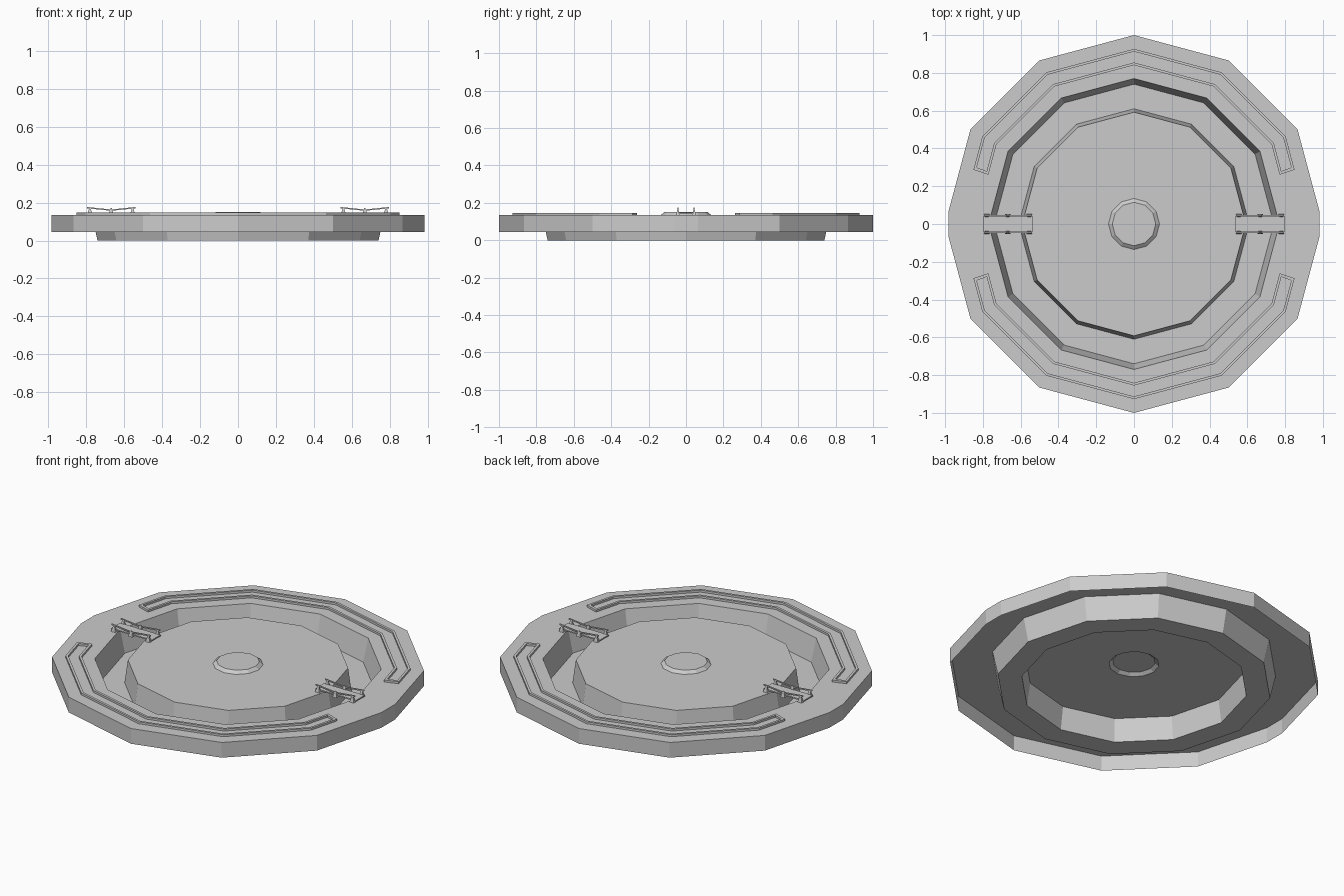
import bpy, bmesh, math
from mathutils import Vector

if "Cube" in bpy.data.objects:
    bpy.data.objects.remove(bpy.data.objects["Cube"])


def finish(bm, name):
    bmesh.ops.remove_doubles(bm, verts=bm.verts, dist=0.0005)
    me = bpy.data.meshes.new(name)
    bm.to_mesh(me)
    bm.free()
    ob = bpy.data.objects.new(name, me)
    bpy.context.collection.objects.link(ob)
    return ob


def ring(r, z, clip=0.0):
    """Twelve-sided ring; the two side corners are doubled and may be cut off."""
    pts = []
    for k in range(12):
        a = k * math.pi / 6
        p = Vector((r * math.cos(a), r * math.sin(a), z))
        if k % 6 == 0:
            s = 1 if k == 0 else -1
            t = clip / math.tan(math.radians(15))
            pts += [p + Vector((-s * clip, -s * t, 0)), p + Vector((-s * clip, s * t, 0))]
        else:
            pts.append(p)
    return pts


def skin(bm, rings, cap=False, closed=False):
    vs = [[bm.verts.new(p) for p in r] for r in rings]
    pairs = list(zip(vs, vs[1:])) + ([(vs[-1], vs[0])] if closed else [])
    for a, b in pairs:
        n = len(a)
        for i in range(n):
            j = (i + 1) % n
            bm.faces.new((a[i], a[j], b[j], b[i]))
    if cap:
        bm.faces.new(vs[-1])


TOP = 0.135

# Base shell: open underneath, skirt, plateau, moat trough and central island
bm = bmesh.new()
skin(bm, [ring(1, 0.045, 0.017), ring(1, TOP, 0.017), ring(0.77, TOP), ring(0.74, 0),
          ring(0.61, 0), ring(0.592, TOP), ring(0.135, TOP), ring(0.115, 0.151)], cap=True)
finish(bm, "base_shell")


# Raised outline ridges on the plateau, front and back
def loop_points(r_out, r_in, end, z):
    def arc(r):
        c = [Vector((r * math.cos(math.radians(a)), r * math.sin(math.radians(a)), z))
             for a in range(30, 151, 30)]
        side = Vector((r, 0, z))
        first = c[0].lerp(side, end)
        last = Vector((-first.x, first.y, z))
        return [first] + c + [last]
    return arc(r_out) + arc(r_in)[::-1]


for name, s in (("back_ridge", 1), ("front_ridge", -1)):
    bm = bmesh.new()
    w, h = 0.007, TOP + 0.012
    outer = (0.927, 0.841, 0.38)
    inner = (0.927 - 2 * w, 0.841 + 2 * w, 0.345)
    rings = [loop_points(*outer, TOP), loop_points(*outer, h),
             loop_points(*inner, h), loop_points(*inner, TOP)]
    for r in rings:
        for p in r:
            p.y *= s
    skin(bm, rings)
    bmesh.ops.recalc_face_normals(bm, faces=bm.faces)
    finish(bm, name)


# Bridges across the moat
def beam(bm, path, y, wid, thick):
    rings = []
    for x, z in path:
        rings.append([Vector((x, y + a * wid / 2, z + b * thick / 2))
                      for a, b in ((-1, -1), (1, -1), (1, 1), (-1, 1))])
    skin(bm, rings)
    for r in (rings[0], rings[-1]):
        bm.faces.new([bm.verts.new(p) for p in r])


def post(bm, x, y, top):
    base = [Vector((x + a * 0.014, y + b * 0.01, TOP)) for a, b in
            ((-1, -1), (1, -1), (1, 1), (-1, 1))]
    peak = [Vector((x + a * 0.004, y + b * 0.002, top)) for a, b in
            ((-1, -1), (1, -1), (1, 1), (-1, 1))]
    skin(bm, [base, peak], cap=True)


for side, s in (("right", 1), ("left", -1)):
    # Deck
    bm = bmesh.new()
    beam(bm, [(s * 0.535, 0.145), (s * 0.80, 0.145)], 0, 0.08, 0.007)
    bmesh.ops.remove_doubles(bm, verts=bm.verts, dist=0.0005)
    bmesh.ops.recalc_face_normals(bm, faces=bm.faces)
    finish(bm, side + "_bridge_deck")
    # Railings with sagging handrail and tapered posts
    bm = bmesh.new()
    for y in (-0.043, 0.043):
        beam(bm, [(s * 0.54, 0.173), (s * 0.668, 0.160), (s * 0.795, 0.173)], y, 0.007, 0.007)
        for x in (0.555, 0.668, 0.78):
            post(bm, s * x, y, 0.170)
    bmesh.ops.remove_doubles(bm, verts=bm.verts, dist=0.0005)
    bmesh.ops.recalc_face_normals(bm, faces=bm.faces)
    finish(bm, side + "_bridge_railings")
